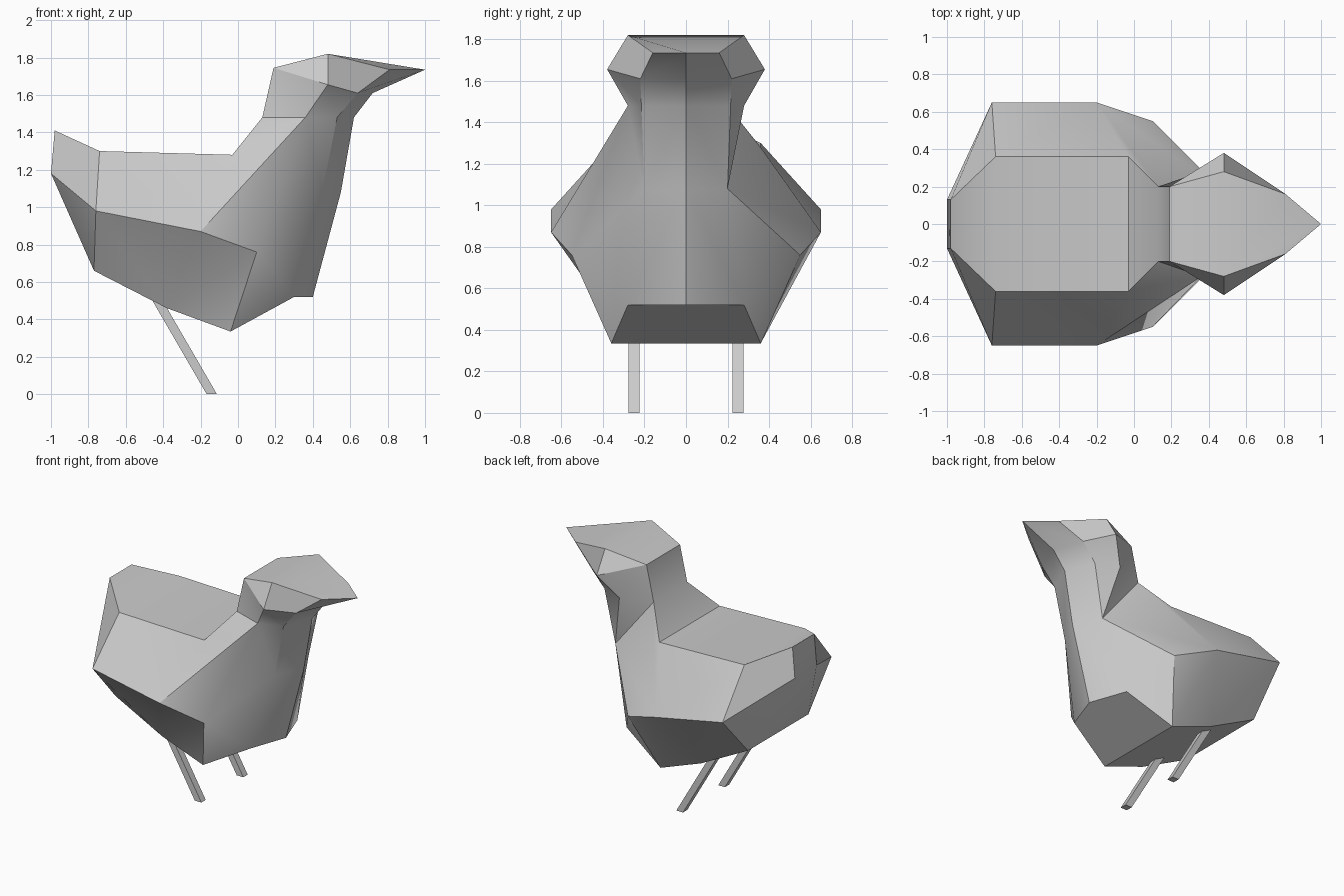
import bpy, bmesh

if "Cube" in bpy.data.objects:
    bpy.data.objects.remove(bpy.data.objects["Cube"])

# Half-profile control points of the bird: name -> (x, half width, z)
P = {
    # upper contour: tail, back, nape, crown, beak
    "t1": (-.98, .13, 1.41), "t2": (-.74, .36, 1.30), "t3": (-.03, .36, 1.28),
    "t4": (.13, .20, 1.48), "t5": (.19, .20, 1.745), "t6": (.48, .28, 1.82),
    "t7": (.81, .16, 1.735), "tip": (1.0, 0, 1.735),
    # widest contour: rump, flank, shoulder, neck, cheek
    "q": (-1.0, .13, 1.18), "b": (-.76, .65, .98), "a": (-.20, .65, .87),
    "e": (.10, .55, .76), "n": (.36, .28, 1.48), "m": (.48, .38, 1.655),
    # belly contour
    "p": (-.77, .36, .66), "d": (-.38, .36, .46), "c": (-.04, .36, .335),
    # breast strip edges and its centre line
    "g": (.30, .28, .52), "h": (.45, .20, 1.08), "k2": (.53, .215, 1.48), "k1": (.64, .22, 1.61),
    "f0": (.40, 0, .52), "f1": (.55, 0, 1.08), "f2": (.62, 0, 1.48), "f3": (.72, 0, 1.61),
}
SIDES = ["t1 t2 b q", "q b p", "t2 t3 a b", "b a d p", "e h g c", "n k2 h",
         "t4 t5 n", "t5 m n", "t5 t6 m", "m t6 t7 k1", "m k1 k2 n",
         "g f0 f1 h", "h f1 f2 k2", "k2 f2 f3 k1", "k1 f3 tip t7"]
# the shoulder is folded differently on the two sides
SHOULDER = {1: ["t3 t4 a", "t4 n h", "t4 h a", "a h e", "a e c", "a c d"],
            -1: ["t3 t4 n", "t3 n a", "n h e", "n e a", "a e d", "e c d"]}
LOOP = ["q", "t1", "t2", "t3", "t4", "t5", "t6"]
UNDER = ["q", "p", "d", "c"]


def finish(bm, name):
    bmesh.ops.recalc_face_normals(bm, faces=bm.faces)
    me = bpy.data.meshes.new(name)
    bm.to_mesh(me)
    bm.free()
    ob = bpy.data.objects.new(name, me)
    bpy.context.collection.objects.link(ob)
    return ob


# Body
bm = bmesh.new()
V = {}
for k, (x, y, z) in P.items():
    V[k, 1] = bm.verts.new((x, y, z))
    V[k, -1] = bm.verts.new((x, -y, z)) if y else V[k, 1]
for s in (1, -1):
    for f in SIDES + SHOULDER[s]:
        bm.faces.new([V[k, s] for k in f.split()])
for chain in (LOOP, UNDER):
    for i, j in zip(chain, chain[1:]):
        bm.faces.new([V[i, 1], V[j, 1], V[j, -1], V[i, -1]])
bm.faces.new([V["t6", 1], V["t7", 1], V["tip", 1], V["t7", -1], V["t6", -1]])
bm.faces.new([V["c", 1], V["g", 1], V["f0", 1], V["g", -1], V["c", -1]])
body = finish(bm, "bird_body")
bpy.ops.object.select_all(action='DESELECT')
body.select_set(True)
bpy.context.view_layer.objects.active = body
bpy.ops.object.shade_smooth_by_angle(angle=0.5236)

# Legs: slim posts leaning back into the belly
for name, s in (("left_leg", 1), ("right_leg", -1)):
    bm = bmesh.new()
    bmesh.ops.create_cube(bm, size=1)
    for v in bm.verts:
        z = (v.co.z + .5) * .52
        v.co = (-.14 + v.co.x * .055 - z * .58, s * .25 + v.co.y * .052, z)
    finish(bm, name)
